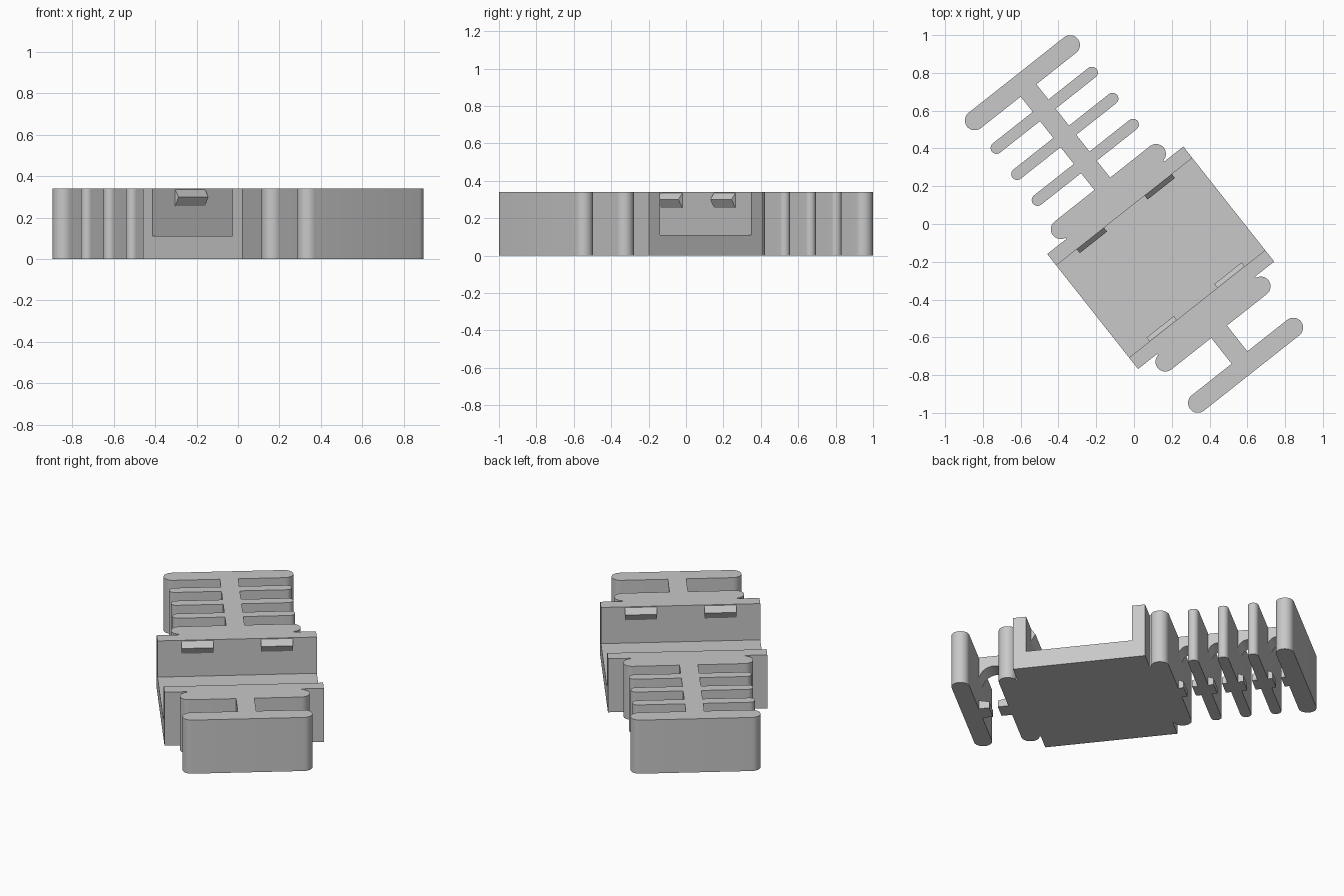
import bpy, bmesh, math
from mathutils import Matrix

if "Cube" in bpy.data.objects:
    bpy.data.objects.remove(bpy.data.objects["Cube"])

H = 0.34                                   # overall height
TURN = Matrix.Rotation(math.radians(38.3), 4, 'Z')
# maps a (length, height) side profile, extruded across the width
SIDE = Matrix(((0, 0, 1, 0), (1, 0, 0, 0), (0, 1, 0, 0), (0, 0, 0, 1)))

grey = bpy.data.materials.new("grey plastic")
grey.diffuse_color = (0.58, 0.58, 0.58, 1)
grey.use_nodes = True
grey.node_tree.nodes["Principled BSDF"].inputs["Base Color"].default_value = grey.diffuse_color


def prism(name, outline, lo, hi, basis=Matrix.Identity(4)):
    """Extrude a closed 2D outline from lo to hi, then turn it into place."""
    bm = bmesh.new()
    face = bm.faces.new([bm.verts.new((a, b, lo)) for a, b in outline])
    ext = bmesh.ops.extrude_face_region(bm, geom=[face])
    bmesh.ops.translate(bm, vec=(0, 0, hi - lo),
                        verts=[g for g in ext["geom"] if isinstance(g, bmesh.types.BMVert)])
    bmesh.ops.recalc_face_normals(bm, faces=bm.faces)
    bm.transform(TURN @ basis)
    mesh = bpy.data.meshes.new(name)
    bm.to_mesh(mesh)
    bm.free()
    mesh.materials.append(grey)
    ob = bpy.data.objects.new(name, mesh)
    bpy.context.collection.objects.link(ob)
    bpy.context.view_layer.objects.active = ob
    bpy.ops.object.select_all(action='DESELECT')
    ob.select_set(True)
    bpy.ops.object.shade_smooth_by_angle(angle=math.radians(30))
    return ob


def rounded_bar(name, v, r, half=0.322, n=16):
    """Full-height bar across the width with half-round ends."""
    pts = []
    for cu, start in ((half, -90), (-half, 90)):
        for i in range(n + 1):
            a = math.radians(start + 180 * i / n)
            pts.append((cu + r * math.cos(a), v + r * math.sin(a)))
    return prism(name, pts, 0, H)


def spine(name, v0, v1):
    """Bridge between two bars: arched underside and two small feet."""
    mid, half = (v0 + v1) / 2, (v1 - v0) / 2
    arch = [(mid + half * math.cos(math.pi * i / 16),
             0.275 - half + half * math.sin(math.pi * i / 16)) for i in range(17)]
    prism(name + "_bridge", [(v0, H), (v1, H)] + arch, -0.053, 0.053, SIDE)
    for tag, v, d in (("foot_a", v0, 1), ("foot_b", v1, -1)):
        w = d * (half - 0.025)
        prism(name + "_" + tag, [(v, 0), (v + w, 0), (v + w, 0.04), (v, 0.055)],
              -0.053, 0.053, SIDE)


# Open-ended tray: floor with two side walls
V0, V1, WALL, FLOOR = -0.616, 0.16, 0.077, 0.11
prism("tray", [(V0, 0), (V1, 0), (V1, H), (V1 - WALL, H), (V1 - WALL, FLOOR),
               (V0 + WALL, FLOOR), (V0 + WALL, H), (V0, H)], -0.459, 0.459, SIDE)

# Wedge-shaped snap catches inside the walls
for side, v, d in (("back", V1 - WALL, -1), ("front", V0 + WALL, 1)):
    for tag, u in (("left", -0.229), ("right", 0.229)):
        prism(f"{side}_{tag}_catch", [(v, 0.255), (v + d * 0.026, 0.30), (v, 0.335)],
              u - 0.092, u + 0.092, SIDE)

# Rounded bars against the tray, each joined by a narrow neck
R, FIN = 0.052, 0.031
BACK, FRONT, END = 0.219, -0.675, 0.953
for side, v, edge in (("back", BACK, V1), ("front", FRONT, V0)):
    rounded_bar(side + "_tray_bar", v, R)
    prism(side + "_neck", [(-0.33, edge), (0.33, edge), (0.33, v), (-0.33, v)], 0, H)

# End bars and the thin cooling-style fins
rounded_bar("back_end_bar", END, R)
rounded_bar("front_end_bar", -END, R)
fins = [0.416, 0.591, 0.767]
for i, v in enumerate(fins):
    rounded_bar(f"fin_{i + 1}", v, FIN)

# Spine segments linking neighbouring bars
stops = [(BACK, R)] + [(v, FIN) for v in fins] + [(END, R)]
for i, ((a, ra), (b, rb)) in enumerate(zip(stops, stops[1:])):
    spine(f"back_spine_{i + 1}", a + ra, b - rb)
spine("front_spine", -END + R, FRONT - R)
